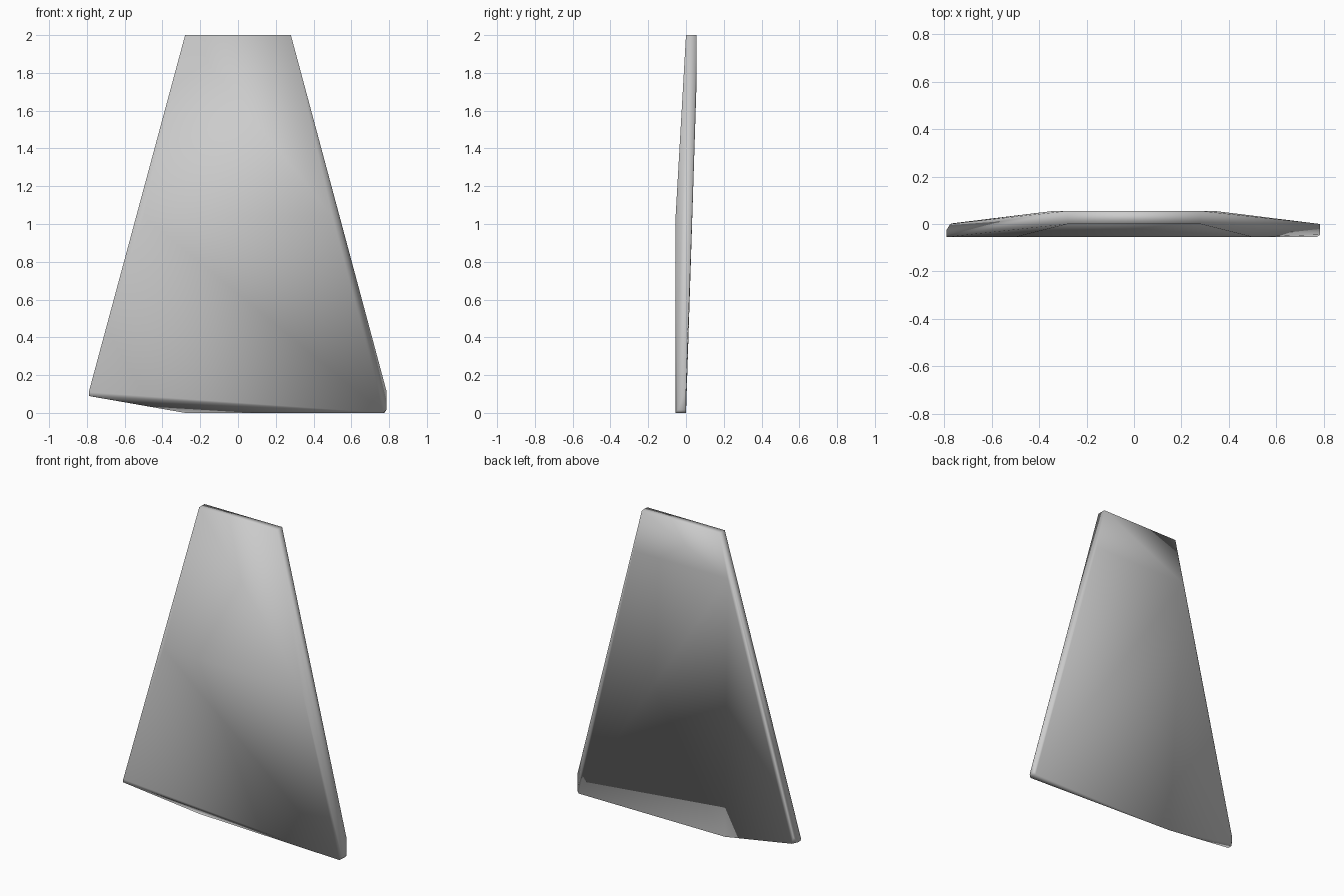
import bpy, bmesh

if "Cube" in bpy.data.objects:
    bpy.data.objects.remove(bpy.data.objects["Cube"])

# Single flat colour
grey = bpy.data.materials.new("stone_grey")
grey.diffuse_color = (0.6, 0.6, 0.6, 1)
grey.use_nodes = True
grey.node_tree.nodes["Principled BSDF"].inputs["Base Color"].default_value = grey.diffuse_color

# Symmetric corners of the upper slab: front ridge, front top, back ridge, back top
mirrored = [(0.50, -0.055, 1.04), (0.28, 0.0, 2.0),
            (0.34, 0.055, 1.72), (0.28, 0.055, 2.0)]
corners = [(s * x, y, z) for x, y, z in mirrored for s in (-1, 1)]

# Uneven foot: chipped and raised on the left, squared off on the right
corners += [(-0.79, -0.055, 0.09), (-0.79, -0.025, 0.09), (-0.79, -0.055, 0.11),
            (-0.775, 0.0, 0.13), (-0.765, 0.003, 0.085),
            (-0.28, 0.0, 0.0), (0.77, -0.055, 0.0),
            (0.775, 0.0, 0.0), (0.785, 0.0, 0.015),
            (0.785, 0.0, 0.12), (0.785, -0.045, 0.015)]

# Faceted slab as the hull of its corners
bm = bmesh.new()
for c in corners:
    bm.verts.new(c)
hull = bmesh.ops.convex_hull(bm, input=bm.verts)
loose = [v for v in bm.verts if not v.link_faces]
bmesh.ops.delete(bm, geom=loose, context='VERTS')
bmesh.ops.dissolve_limit(bm, angle_limit=0.01, verts=bm.verts, edges=bm.edges)
bmesh.ops.recalc_face_normals(bm, faces=bm.faces)
for f in bm.faces:
    f.smooth = True

mesh = bpy.data.meshes.new("slab")
bm.to_mesh(mesh)
bm.free()
mesh.materials.append(grey)
slab = bpy.data.objects.new("slab", mesh)
bpy.context.collection.objects.link(slab)
